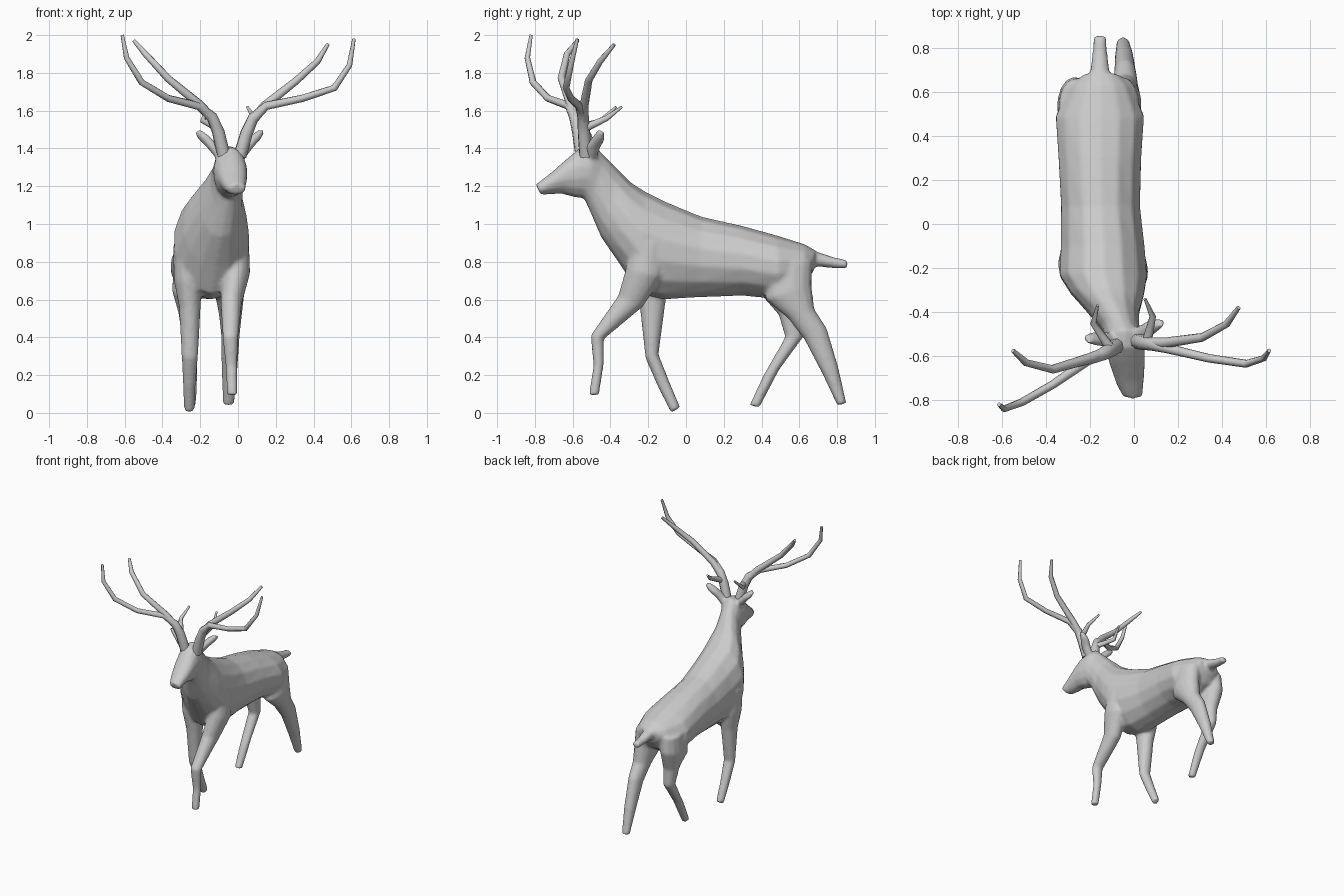
import bpy, bmesh
from math import sin, cos, tau
from mathutils import Vector


def loft(bm, sections, n=14):
    """Skin elliptical rings. Section: (ya, za, yb, zb, x centre, half width)."""
    rings = []
    for ya, za, yb, zb, x, w in sections:
        mid = Vector((x, (ya + yb) / 2, (za + zb) / 2))
        up = Vector((0, (ya - yb) / 2, (za - zb) / 2))
        rings.append([bm.verts.new(mid + up * cos(tau * i / n) + Vector((w * sin(tau * i / n), 0, 0)))
                      for i in range(n)])
    faces = [bm.faces.new(rings[0]), bm.faces.new(rings[-1][::-1])]
    for a, b in zip(rings, rings[1:]):
        for i in range(n):
            j = (i + 1) % n
            faces.append(bm.faces.new((a[i], b[i], b[j], a[j])))
    bmesh.ops.recalc_face_normals(bm, faces=faces)


body = bmesh.new()

# torso, neck and head: top point, bottom point, x centre, half width
loft(body, [
    (.685, .86, .675, .75, -.15, .08),
    (.63, .893, .63, .68, -.15, .14),
    (.48, .94, .50, .60, -.155, .205),
    (.30, .99, .30, .62, -.155, .192),
    (.08, 1.04, .08, .612, -.152, .183),
    (-.10, 1.115, -.12, .60, -.142, .195),
    (-.22, 1.175, -.25, .63, -.14, .203),
    (-.29, 1.22, -.34, .77, -.12, .17),
    (-.36, 1.29, -.45, .93, -.09, .115),
    (-.43, 1.36, -.515, 1.08, -.06, .086),
    (-.48, 1.415, -.54, 1.135, -.045, .088),
    (-.56, 1.405, -.585, 1.14, -.04, .09),
    (-.62, 1.355, -.66, 1.16, -.03, .08),
    (-.71, 1.275, -.745, 1.155, -.018, .062),
    (-.795, 1.21, -.77, 1.155, -.005, .046),
])

# legs: front point, back point, x centre, half width
legs = {
    "front_right": [(-.29, .90, -.10, .90, -.01, .07), (-.32, .76, -.12, .72, -.01, .075),
                    (-.36, .62, -.23, .56, -.035, .058), (-.505, .41, -.435, .39, -.04, .042),
                    (-.49, .25, -.435, .26, -.035, .032), (-.515, .095, -.46, .095, -.03, .028)],
    "front_left": [(-.28, .88, -.08, .88, -.27, .075), (-.27, .70, -.09, .70, -.265, .075),
                   (-.245, .56, -.11, .57, -.255, .058), (-.215, .29, -.145, .31, -.255, .044),
                   (-.15, .14, -.085, .16, -.258, .034), (-.08, 0, -.03, .03, -.258, .028)],
    "back_left": [(.42, .80, .66, .80, -.26, .08), (.40, .62, .67, .68, -.27, .08),
                  (.49, .52, .62, .53, -.26, .055), (.525, .40, .62, .40, -.255, .042),
                  (.41, .20, .495, .23, -.25, .036), (.335, .04, .39, .03, -.25, .028)],
    "back_right": [(.42, .80, .67, .80, -.06, .08), (.42, .60, .665, .68, -.045, .08),
                   (.54, .50, .68, .55, -.04, .062), (.625, .39, .745, .45, -.04, .05),
                   (.725, .20, .805, .25, -.045, .042), (.80, .04, .85, .05, -.05, .03)],
}
for sections in legs.values():
    loft(body, sections)

# tail
loft(body, [(.62, .87, .62, .74, -.155, .06), (.69, .855, .69, .775, -.155, .045),
            (.78, .825, .79, .765, -.155, .033), (.855, .808, .855, .765, -.155, .03)])

# ears
loft(body, [(-.53, 1.35, -.47, 1.35, .01, .03), (-.53, 1.41, -.455, 1.40, .045, .035),
            (-.49, 1.47, -.43, 1.445, .09, .036), (-.465, 1.50, -.43, 1.485, .122, .022)])
loft(body, [(-.56, 1.35, -.50, 1.35, -.09, .03), (-.56, 1.41, -.49, 1.40, -.13, .035),
            (-.55, 1.47, -.49, 1.445, -.18, .036), (-.54, 1.50, -.50, 1.485, -.21, .022)])

mesh = bpy.data.meshes.new("deer_body")
body.to_mesh(mesh)
body.free()
deer = bpy.data.objects.new("deer_body", mesh)
bpy.context.collection.objects.link(deer)

# fuse the overlapping parts into one skin and soften the joins
remesh = deer.modifiers.new("fuse", 'REMESH')
remesh.mode = 'VOXEL'
remesh.voxel_size = .011
remesh.use_smooth_shade = True
soften = deer.modifiers.new("soften", 'SMOOTH')
soften.factor = .5
soften.iterations = 5


def antler(name, branches):
    """Tapered tubes; each branch is a list of (x, y, z, radius)."""
    curve = bpy.data.curves.new(name, 'CURVE')
    curve.dimensions = '3D'
    curve.bevel_depth = 1
    curve.bevel_resolution = 2
    curve.use_fill_caps = True
    for pts in branches:
        s = curve.splines.new('POLY')
        s.points.add(len(pts) - 1)
        for p, (x, y, z, r) in zip(s.points, pts):
            p.co = (x, y, z, 1)
            p.radius = r
        s.use_smooth = True
    ob = bpy.data.objects.new(name, curve)
    bpy.context.collection.objects.link(ob)


# antlers: trunk with outer beam, upper beam, rear tine
antler("left_antler", [
    [(-.075, -.55, 1.36, .036), (-.105, -.57, 1.49, .034), (-.14, -.59, 1.57, .03),
     (-.21, -.62, 1.625, .022), (-.37, -.73, 1.665, .019), (-.51, -.81, 1.75, .018),
     (-.59, -.84, 1.88, .015), (-.613, -.82, 2.0, .009)],
    [(-.13, -.585, 1.55, .026), (-.2, -.61, 1.63, .024), (-.37, -.66, 1.77, .02),
     (-.49, -.63, 1.90, .017), (-.55, -.575, 1.97, .01)],
    [(-.11, -.56, 1.51, .022), (-.185, -.45, 1.545, .015), (-.165, -.37, 1.62, .007)],
])
antler("right_antler", [
    [(.01, -.53, 1.36, .036), (.045, -.54, 1.48, .034), (.08, -.545, 1.56, .03),
     (.15, -.565, 1.625, .022), (.34, -.61, 1.665, .019), (.51, -.635, 1.72, .018),
     (.59, -.61, 1.84, .015), (.614, -.575, 1.98, .009)],
    [(.07, -.54, 1.54, .026), (.14, -.54, 1.625, .024), (.31, -.515, 1.76, .02),
     (.42, -.455, 1.86, .017), (.475, -.38, 1.95, .01)],
    [(.06, -.53, 1.51, .022), (.085, -.42, 1.56, .015), (.05, -.34, 1.62, .007)],
])
